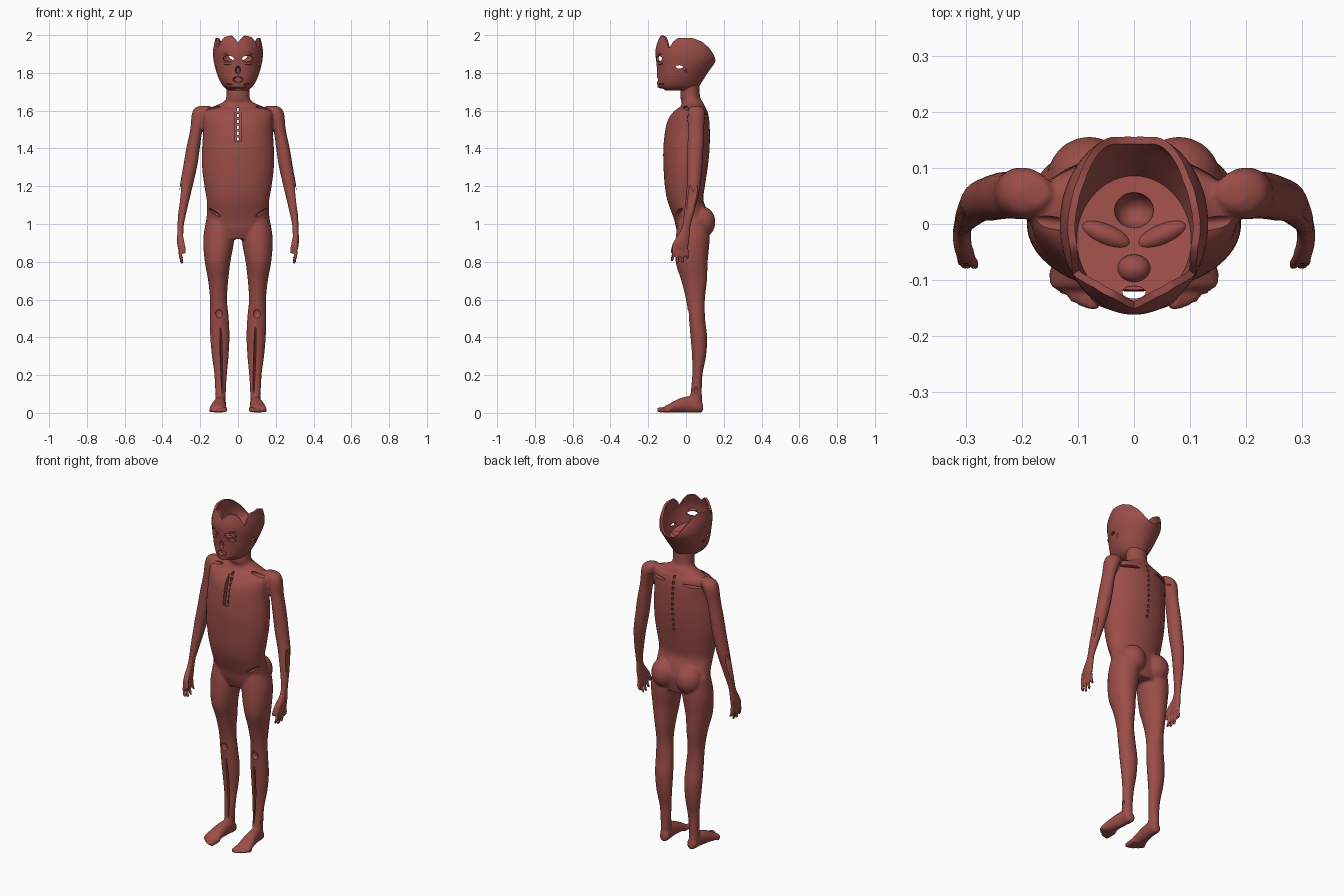
import bpy, bmesh, math
from mathutils import Matrix, Vector

if "Cube" in bpy.data.objects:
    bpy.data.objects.remove(bpy.data.objects["Cube"])

mat = bpy.data.materials.new("muscle_red")
mat.diffuse_color = (0.33, 0.075, 0.065, 1)
mat.use_nodes = True
mat.node_tree.nodes["Principled BSDF"].inputs["Base Color"].default_value = mat.diffuse_color


def dense(rows, n=5):
    """Catmull-Rom refinement of a list of section rows."""
    out = []
    for i in range(len(rows) - 1):
        p0, p1 = rows[max(i - 1, 0)], rows[i]
        p2, p3 = rows[i + 1], rows[min(i + 2, len(rows) - 1)]
        for k in range(n):
            t = k / n
            out.append([0.5 * (2 * b + (c - a) * t + (2 * a - 5 * b + 4 * c - d) * t * t
                               + (3 * b - a - 3 * c + d) * t ** 3)
                        for a, b, c, d in zip(p0, p1, p2, p3)])
    return out + [list(rows[-1])]


def loft(bm, rows, s=1, axis='z', seg=28, n=5):
    """Closed elliptical loft; row = (position on axis, centre a, centre b, radius a, radius b)."""
    rings = []
    for t, a, b, ra, rb in dense(rows, n):
        ring = []
        for k in range(seg):
            w = 2 * math.pi * k / seg
            u, v = s * (a + ra * math.cos(w)), b + rb * math.sin(w)
            ring.append(bm.verts.new((u, v, t) if axis == 'z' else (u, t, v)))
        rings.append(ring)
    faces = [bm.faces.new((p[k], p[(k + 1) % seg], q[(k + 1) % seg], q[k]))
             for p, q in zip(rings, rings[1:]) for k in range(seg)]
    faces += [bm.faces.new(rings[0]), bm.faces.new(rings[-1])]
    bmesh.ops.recalc_face_normals(bm, faces=faces)


def blob(bm, loc, scale, rot=(0, 0, 0)):
    m = Matrix.Translation(loc)
    for ang, ax in zip(rot, 'XYZ'):
        m = m @ Matrix.Rotation(ang, 4, ax)
    bmesh.ops.create_icosphere(bm, subdivisions=3, radius=1, matrix=m @ Matrix.Diagonal((*scale, 1)))


def box(bm, loc, size, tilt=0):
    m = Matrix.Translation(loc) @ Matrix.Rotation(tilt, 4, 'X') @ Matrix.Diagonal((*size, 1))
    bmesh.ops.create_cube(bm, size=1, matrix=m)


def finish(bm, name):
    me = bpy.data.meshes.new(name)
    bm.to_mesh(me)
    bm.free()
    ob = bpy.data.objects.new(name, me)
    bpy.context.collection.objects.link(ob)
    me.materials.append(mat)
    return ob


def bake(ob):
    """Replace the mesh by its evaluated, modified version."""
    me = bpy.data.meshes.new_from_object(ob.evaluated_get(bpy.context.evaluated_depsgraph_get()))
    ob.modifiers.clear()
    ob.data = me
    if not me.materials:
        me.materials.append(mat)


def carve(ob, bm):
    cutter = finish(bm, "cutter")
    cutter.hide_render = True
    m = ob.modifiers.new("carve", 'BOOLEAN')
    m.operation, m.solver, m.object = 'DIFFERENCE', 'FLOAT', cutter
    bake(ob)
    bpy.data.objects.remove(cutter)


def shade(ob):
    bpy.ops.object.select_all(action='DESELECT')
    ob.select_set(True)
    bpy.context.view_layer.objects.active = ob
    bpy.ops.object.shade_smooth_by_angle(angle=math.radians(40))


# --- body: torso and neck
bm = bmesh.new()
torso = [(.92, .12, -.03, .11), (.97, .17, -.05, .12), (1.02, .168, -.062, .125), (1.07, .164, -.08, .112),
         (1.13, .166, -.1, .092), (1.2, .178, -.112, .1), (1.3, .19, -.119, .115), (1.4, .19, -.12, .125),
         (1.5, .184, -.11, .126), (1.56, .185, -.092, .122), (1.6, .18, -.06, .112), (1.622, .13, -.03, .1),
         (1.645, .08, -.022, .09), (1.67, .062, -.03, .075), (1.74, .062, -.03, .07)]
loft(bm, [(z, 0, (f + b) / 2, rx, (b - f) / 2) for z, rx, f, b in torso], seg=48)

leg = [(1.03, .095, .04, .072, .08), (.92, .102, .035, .082, .09), (.8, .108, .03, .068, .085),
       (.7, .105, .043, .053, .068), (.6, .103, .05, .045, .05), (.5, .099, .058, .05, .043),
       (.4, .096, .068, .051, .044), (.3, .094, .069, .044, .037), (.2, .092, .06, .033, .027),
       (.1, .093, .054, .028, .03), (.03, .093, .052, .029, .035)]
foot = [(.09, .09, .028, .01, .014), (.08, .09, .032, .026, .03), (.03, .093, .045, .03, .043),
        (-.03, .1, .04, .036, .038), (-.08, .105, .027, .044, .026), (-.115, .108, .018, .042, .017)]
arm = [(1.626, .175, .055, .025, .02), (1.612, .187, .055, .043, .038), (1.58, .2, .055, .045, .046),
       (1.5, .22, .052, .033, .043), (1.4, .238, .05, .036, .042), (1.3, .254, .046, .037, .04),
       (1.2, .274, .04, .034, .036), (1.1, .29, .024, .026, .03), (1.0, .303, .004, .017, .023),
       (.96, .305, -.006, .016, .027), (.91, .307, -.022, .016, .04), (.87, .306, -.03, .012, .04)]
for s in (-1, 1):
    loft(bm, leg, s)
    loft(bm, foot, s, 'y')
    loft(bm, arm, s)
    blob(bm, (s * .08, .08, 1.01), (.075, .076, .085))
    # toes
    for i in range(5):
        r = .014 if i == 0 else .0095
        x, y = .071 + .0175 * i, -.152 + .003 * i * i
        loft(bm, [(-.08, x, .018, r, r), (y + .01, x + .002, r + .002, r, r), (y, x + .002, r, r * .5, r * .5)],
             s, 'y', 12, 3)
    # fingers and thumb
    for i, tip in enumerate((.8, .788, .793, .815)):
        y = -.062 + .021 * i
        loft(bm, [(.9, .306, y, .01, .009), (.84, .306, y - .006 + .004 * i, .0095, .0085),
                  (tip + .008, .298, y - .012 + .006 * i, .0085, .008), (tip, .297, y - .012 + .006 * i, .005, .005)],
             s, seg=12, n=3)
    loft(bm, [(.95, .302, -.025, .01, .012), (.9, .292, -.058, .01, .011), (.855, .284, -.073, .009, .009),
              (.845, .283, -.075, .005, .005)], s, seg=12, n=3)
body = finish(bm, "body")
fuse = body.modifiers.new("fuse", 'REMESH')
fuse.mode, fuse.voxel_size = 'VOXEL', .0065
soften = body.modifiers.new("soften", 'SMOOTH')
soften.factor, soften.iterations = .5, 3
bake(body)

# --- slits where the bones would surface
bm = bmesh.new()
box(bm, (0, -.098, 1.53), (.034, .05, .19), -.22)
for i in range(5):
    box(bm, (0, .122, 1.295 + .031 * i), (.014, .04, .015))
for s in (-1, 1):
    blob(bm, (s * .12, .105, 1.572), (.068, .04, .008), (0, s * .08, 0))        # shoulder blade
    blob(bm, (s * .13, .0, 1.612), (.075, .012, .014), (0, 0, s * .12))         # collar bone
    blob(bm, (s * .088, .03, .29), (.006, .02, .19), (0, s * .03, 0))           # shin
    blob(bm, (s * .1, .012, .525), (.02, .012, .024))                           # kneecap
    blob(bm, (s * .125, -.055, 1.06), (.055, .03, .009), (0, s * -.6, s * .6))  # hip crest
    blob(bm, (s * .13, .095, 1.1), (.05, .025, .008), (0, s * -.1, s * -.4))
    blob(bm, (s * .31, .03, 1.13), (.006, .03, .1), (-.15, s * -.12, 0))        # forearm
    blob(bm, (s * .126, .052, .12), (.012, .012, .02))                          # ankle
carve(body, bm)

# --- row of openings through the breastbone slot and spine
bm = bmesh.new()
for i in range(6):
    box(bm, (0, 0, 1.45 + .031 * i), (.013, .5, .017))
carve(body, bm)
shade(body)


# --- open skull: one column per angle, outer wall up to the ragged rim, down inside to the floor
def at(table, x):
    for p, q in zip(table, table[1:]):
        if x <= q[0]:
            t = max(0, (x - p[0]) / (q[0] - p[0]))
            return [a + (b - a) * t for a, b in zip(p[1:], q[1:])]
    return table[-1][1:]


shape = dense([(1.708, .052, -.11, .055), (1.718, .068, -.146, .062), (1.75, .092, -.153, .083),
               (1.8, .113, -.154, .115), (1.85, .126, -.156, .15), (1.88, .131, -.16, .164),
               (1.93, .131, -.16, .156), (2.0, .114, -.138, .125)])
rim = [(0, 1.962), (10, 1.985), (20, 1.998), (38, 1.99), (48, 1.965), (56, 1.928), (64, 1.965), (74, 1.985),
       (108, 1.984), (128, 1.965), (143, 1.93), (158, 1.88), (168, 1.862), (180, 1.858)]


def wall(w, z, inset, grow=1):
    rx, f, b = at(shape, z)
    return ((rx - inset) * grow * math.sin(w),
            (f + b) / 2 * grow - ((b - f) / 2 - inset) * grow * math.cos(w), z)


bm = bmesh.new()
COLS, cols = 96, []
low, floor = bm.verts.new((0, -.03, 1.706)), bm.verts.new((0, 0, 1.79))
for k in range(COLS):
    w = 2 * math.pi * k / COLS
    top = at(rim, math.degrees(min(w, 2 * math.pi - w)))[0]
    base = 1.805 + .03 * math.cos(w)
    pts = [wall(w, 1.708 + (top - 1.708) * j / 16, 0) for j in range(17)]
    pts += [wall(w, top + (base - top) * j / 10, .013) for j in range(11)]
    for g in (.7, .35):
        x, y, z = wall(w, base, .013, g)
        pts.append((x, y, 1.79 + (base - 1.79) * g))
    cols.append([bm.verts.new(p) for p in pts])
for a, b in zip(cols, cols[1:] + cols[:1]):
    bm.faces.new((low, a[0], b[0]))
    bm.faces.new((floor, b[-1], a[-1]))
    for j in range(len(a) - 1):
        bm.faces.new((a[j], a[j + 1], b[j + 1], b[j]))
bmesh.ops.recalc_face_normals(bm, faces=bm.faces[:])
skull = finish(bm, "skull")

# --- eye, nose, mouth and temple openings
bm = bmesh.new()
for s in (-1, 1):
    blob(bm, (s * .05, -.14, 1.876), (.03, .055, .015))
    blob(bm, (s * .118, .0, 1.78), (.012, .009, .038))
blob(bm, (0, -.035, 1.832), (.2, .024, .011))
blob(bm, (0, -.155, 1.815), (.014, .03, .022))
blob(bm, (0, -.15, 1.765), (.028, .03, .015))
carve(skull, bm)

# --- throat and spine openings in the floor, corners of the mouth
bm = bmesh.new()
for s in (-1, 1):
    blob(bm, (s * .058, -.145, 1.742), (.03, .03, .004), (0, s * -.2, 0))
blob(bm, (0, -.122, 1.77), (.024, .013, .12))
blob(bm, (0, .025, 1.79), (.035, .032, .05))
carve(skull, bm)
shade(skull)

# --- rims around the eyes and bumps on the skull floor
bm = bmesh.new()
blob(bm, (0, -.08, 1.81), (.03, .026, .03))
for s in (-1, 1):
    blob(bm, (s * .05, -.02, 1.79), (.05, .02, .025), (0, 0, s * .4))
    blob(bm, (s * .05, -.134, 1.85), (.03, .014, .009), (0, 0, s * .35))
    blob(bm, (s * .05, -.136, 1.9), (.03, .014, .008), (0, 0, s * .35))
shade(finish(bm, "skull_ridges"))
